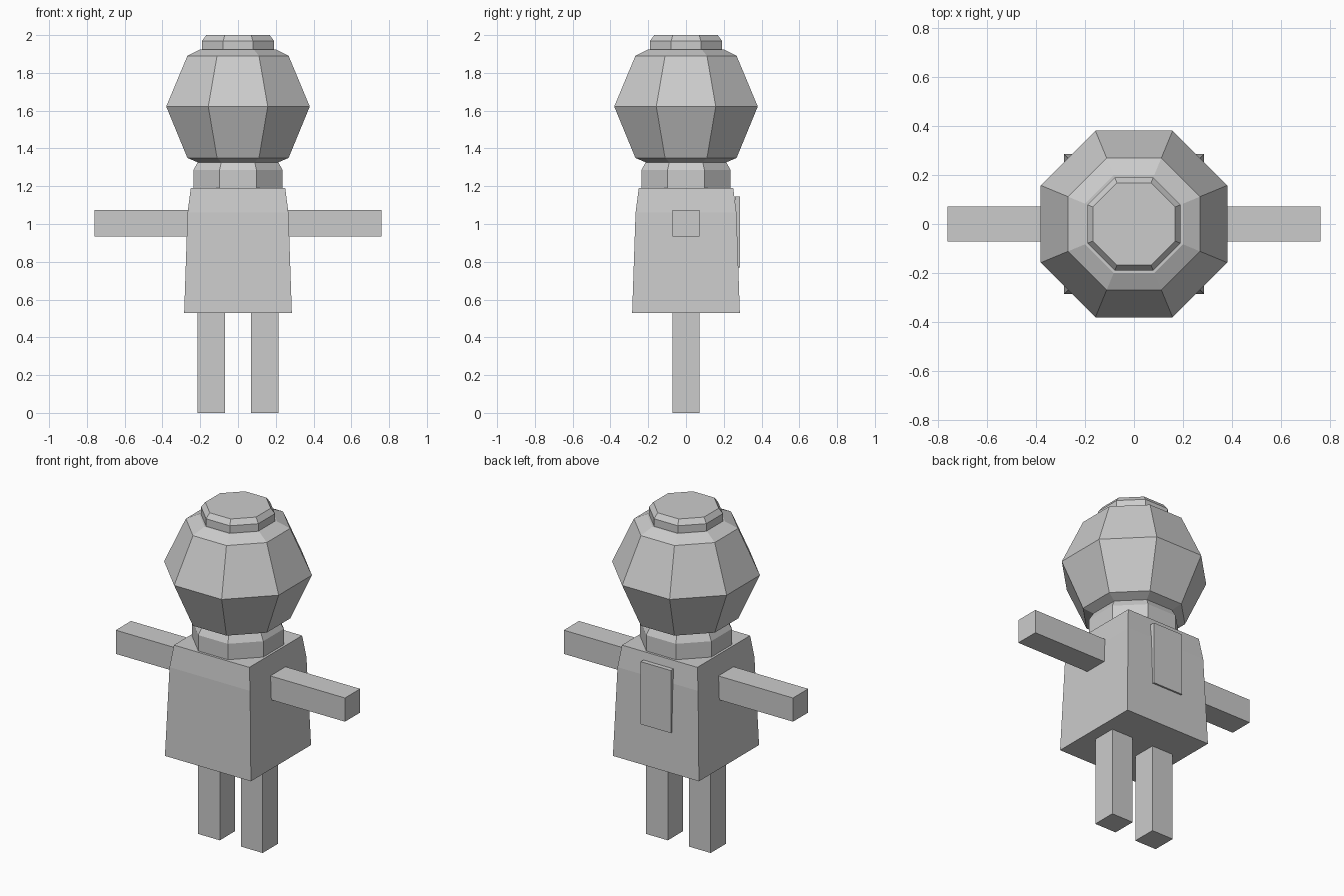
import bpy, bmesh, math

if "Cube" in bpy.data.objects:
    bpy.data.objects.remove(bpy.data.objects["Cube"])

grey = bpy.data.materials.new("light_grey")
grey.diffuse_color = (0.6, 0.6, 0.6, 1)
grey.use_nodes = True
grey.node_tree.nodes["Principled BSDF"].inputs["Base Color"].default_value = grey.diffuse_color


def loft(name, rings):
    """Join rings of points into a closed flat-faced solid."""
    bm = bmesh.new()
    loops = [[bm.verts.new(p) for p in ring] for ring in rings]
    n = len(loops[0])
    for a, b in zip(loops, loops[1:]):
        for i in range(n):
            j = (i + 1) % n
            bm.faces.new((a[i], a[j], b[j], b[i]))
    bm.faces.new(loops[0][::-1])
    bm.faces.new(loops[-1])
    bmesh.ops.recalc_face_normals(bm, faces=bm.faces)
    mesh = bpy.data.meshes.new(name)
    bm.to_mesh(mesh)
    bm.free()
    mesh.materials.append(grey)
    obj = bpy.data.objects.new(name, mesh)
    bpy.context.collection.objects.link(obj)
    return obj


def prism(name, sides, profile):
    """Stack of regular polygons; profile holds (half width, height)."""
    rings = []
    for half, z in profile:
        r = half / math.cos(math.pi / sides)
        angles = [(i + 0.5) * 2 * math.pi / sides for i in range(sides)]
        rings.append([(r * math.cos(a), r * math.sin(a), z) for a in angles])
    return loft(name, rings)


def box(name, x, y, z):
    return loft(name, [[(x[0], y[0], h), (x[1], y[0], h),
                        (x[1], y[1], h), (x[0], y[1], h)] for h in z])


# Tapered square torso
prism("torso", 4, [(0.285, 0.53), (0.267, 1.06), (0.25, 1.19)])

# Octagonal collar, head and cap
prism("collar", 8, [(0.236, 1.19), (0.236, 1.285), (0.212, 1.33)])
prism("head", 8, [(0.21, 1.325), (0.268, 1.35), (0.38, 1.622),
                  (0.268, 1.89), (0.2, 1.925)])
prism("cap", 8, [(0.19, 1.92), (0.19, 1.97), (0.168, 2.0)])

# Arms and legs on both sides
for side, s in (("left", -1), ("right", 1)):
    box(side + "_arm", sorted((s * 0.24, s * 0.76)), (-0.072, 0.072), (0.933, 1.075))
    box(side + "_leg", sorted((s * 0.07, s * 0.214)), (-0.072, 0.072), (0.0, 0.535))

# Flat panel on the back
box("back_panel", (-0.1, 0.1), (0.26, 0.287), (0.77, 1.145))
